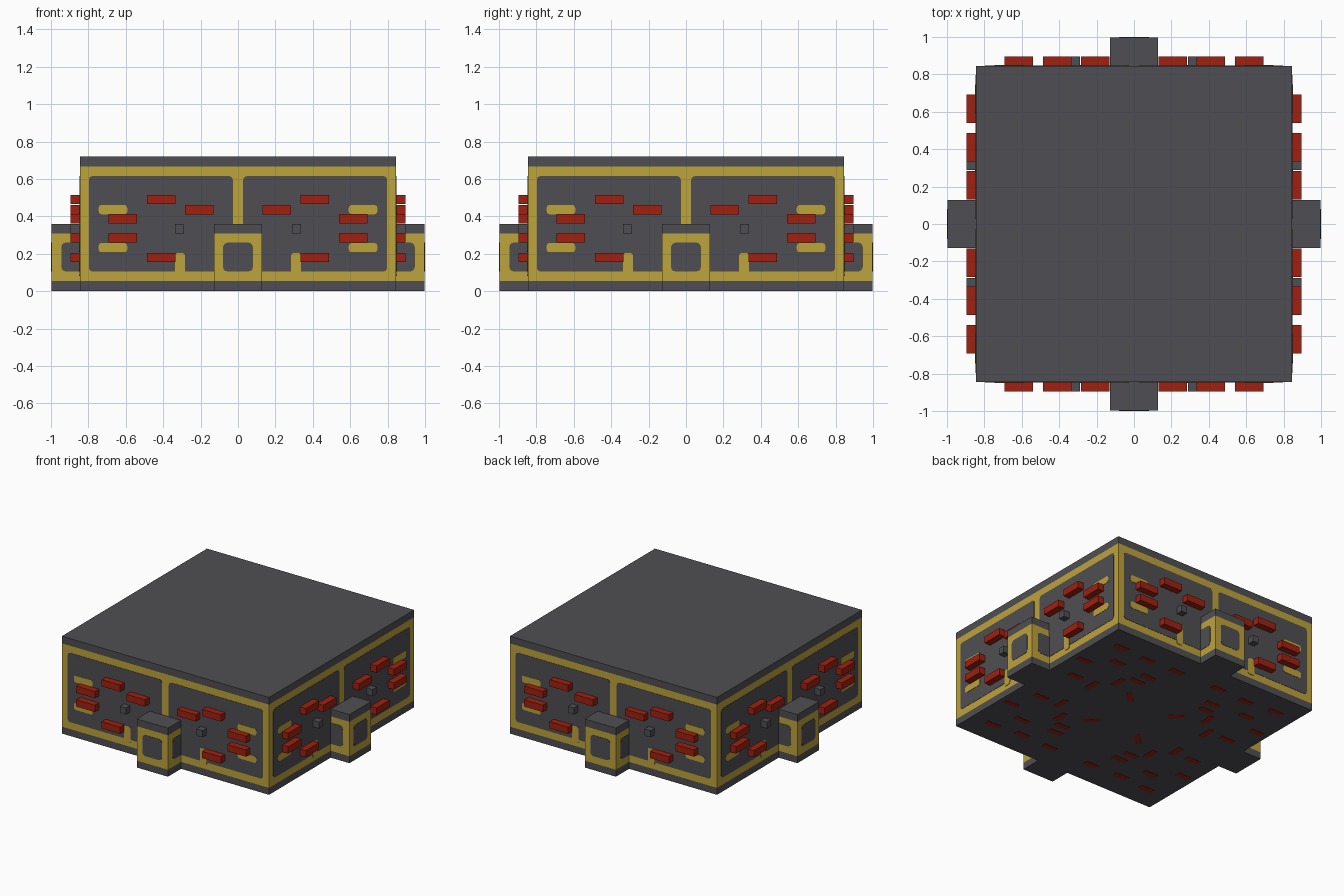
import bpy, bmesh, math
from mathutils import Matrix, Vector

if "Cube" in bpy.data.objects:
    bpy.data.objects.remove(bpy.data.objects["Cube"], do_unlink=True)


def material(name, rgb):
    m = bpy.data.materials.new(name)
    m.use_nodes = True
    m.diffuse_color = (*rgb, 1)
    m.node_tree.nodes["Principled BSDF"].inputs["Base Color"].default_value = (*rgb, 1)
    return m


GREY = material("dark grey", (0.078, 0.076, 0.084))
YELLOW = material("yellow", (0.515, 0.366, 0.045))
RED = material("red", (0.352, 0.0144, 0.005))

HALF = 0.845      # half width of the main block
BASE = 0.002      # thickness of the underside marks
PAINT = 0.002     # thickness of the painted plates
TRIM = 0.053      # height of the grey base and roof trim


def finish(name, bm, mats, matrix=Matrix()):
    bmesh.ops.recalc_face_normals(bm, faces=bm.faces)
    mesh = bpy.data.meshes.new(name)
    bm.to_mesh(mesh)
    bm.free()
    for m in mats:
        mesh.materials.append(m)
    ob = bpy.data.objects.new(name, mesh)
    ob.matrix_world = matrix
    bpy.context.collection.objects.link(ob)
    return ob


def add_box(bm, x0, x1, y0, y1, z0, z1):
    size = Matrix.Diagonal((x1 - x0, y1 - y0, z1 - z0, 1))
    mid = Matrix.Translation(((x0 + x1) / 2, (y0 + y1) / 2, (z0 + z1) / 2))
    return bmesh.ops.create_cube(bm, size=1, matrix=mid @ size)["verts"]


def banded_box(name, x0, x1, y0, y1, top, matrix=Matrix()):
    """Box with a yellow wall between grey base and roof trims."""
    bm = bmesh.new()
    add_box(bm, x0, x1, y0, y1, BASE, top)
    for z in (TRIM, top - TRIM):
        bmesh.ops.bisect_plane(bm, geom=bm.verts[:] + bm.edges[:] + bm.faces[:],
                               plane_co=(0, 0, z), plane_no=(0, 0, 1))
    for f in bm.faces:
        f.material_index = int(TRIM < f.calc_center_median().z < top - TRIM
                               and abs(f.normal.z) < 0.5)
    return finish(name, bm, (GREY, YELLOW), matrix)


def plate(name, x0, x1, z0, z1, dist, radius, mat, matrix, layer=1):
    """Thin rounded plate on the wall lying dist in front of the origin."""
    bm = bmesh.new()
    ring = []
    corners = [(x1 - radius, z1 - radius), (x0 + radius, z1 - radius),
               (x0 + radius, z0 + radius), (x1 - radius, z0 + radius)]
    for q, (cx, cz) in enumerate(corners):
        for step in range(4):
            a = math.radians(90 * q + 30 * step)
            ring.append(bm.verts.new((cx + radius * math.cos(a), -dist + PAINT,
                                      cz + radius * math.sin(a))))
    face = bm.faces.new(ring)
    ext = bmesh.ops.extrude_face_region(bm, geom=[face])["geom"]
    verts = [v for v in ext if isinstance(v, bmesh.types.BMVert)]
    bmesh.ops.translate(bm, verts=verts, vec=(0, -PAINT * (layer + 1), 0))
    return finish(name, bm, (mat,), matrix)


def spin(angle):
    return Matrix.Rotation(math.radians(angle), 4, 'Z')


banded_box("main_block", -HALF, HALF, -HALF, HALF, 0.72)

# Bricks on the left half of a wall: centre x and z
BRICKS = [(0.41, 0.49), (0.207, 0.436), (0.617, 0.387), (0.617, 0.286), (0.41, 0.18)]

for k, side in enumerate(("front", "left", "back", "right")):
    turn = spin(90 * k)

    # Entrance annex with windows on three faces
    banded_box(side + "_annex", -0.127, 0.127, -0.998, -HALF + 0.01, 0.36, turn)
    plate(side + "_annex_window", -0.08, 0.08, 0.105, 0.26, 0.998, 0.025, GREY, turn)
    plate(side + "_annex_window_a", -0.945, -0.8, 0.105, 0.26, 0.127, 0.025,
          GREY, turn @ spin(90))
    plate(side + "_annex_window_b", 0.8, 0.945, 0.105, 0.26, 0.127, 0.025,
          GREY, turn @ spin(-90))

    # Wall panels with yellow patches
    bricks, studs = bmesh.new(), bmesh.new()
    for s in (-1, 1):
        def span(a, b):
            return sorted((s * a, s * b))
        plate(side + "_wall_panel", *span(0.028, 0.797), 0.105, 0.615, HALF, 0.02, GREY, turn)
        for z in (0.436, 0.233):
            plate(side + "_wall_patch", *span(0.592, 0.745), z - 0.025, z + 0.025,
                  HALF, 0.016, YELLOW, turn, 2)
        plate(side + "_wall_post", *span(0.284, 0.337), 0.08, 0.203, HALF, 0.012,
              YELLOW, turn, 2)
        # Raised bricks and grey studs
        for x, z in BRICKS:
            add_box(bricks, *span(x - 0.076, x + 0.076), -HALF - 0.05, -HALF + 0.01,
                    z - 0.025, z + 0.025)
        add_box(studs, *span(0.288, 0.337), -HALF - 0.05, -HALF + 0.01, 0.309, 0.358)
    finish(side + "_bricks", bricks, (RED,), turn)
    finish(side + "_studs", studs, (GREY,), turn)

# Red dashes on the underside: centre x, y and angle, repeated around the middle
DASHES = [(0.67, 0.67, 0), (0.43, 0.65, 0), (0.18, 0.66, 0), (0.75, 0.38, 0),
          (0.56, 0.5, 0), (0.28, 0.48, 0), (0.39, 0.3, 90), (0.3, 0.39, 0),
          (0.2, 0.2, 45), (0.66, 0.18, 0), (0.5, 0.16, 90)]
marks = bmesh.new()
for k in range(4):
    for x, y, angle in DASHES:
        verts = add_box(marks, -0.055, 0.055, -0.02, 0.02, 0, BASE + 0.001)
        place = Matrix.Translation(Vector((x, y, 0))) @ spin(angle)
        if k % 2:
            place = Matrix.Diagonal((-1, 1, 1, 1)) @ place
        if k // 2:
            place = Matrix.Diagonal((1, -1, 1, 1)) @ place
        bmesh.ops.transform(marks, verts=verts, matrix=place)
finish("underside_marks", marks, (RED,))
